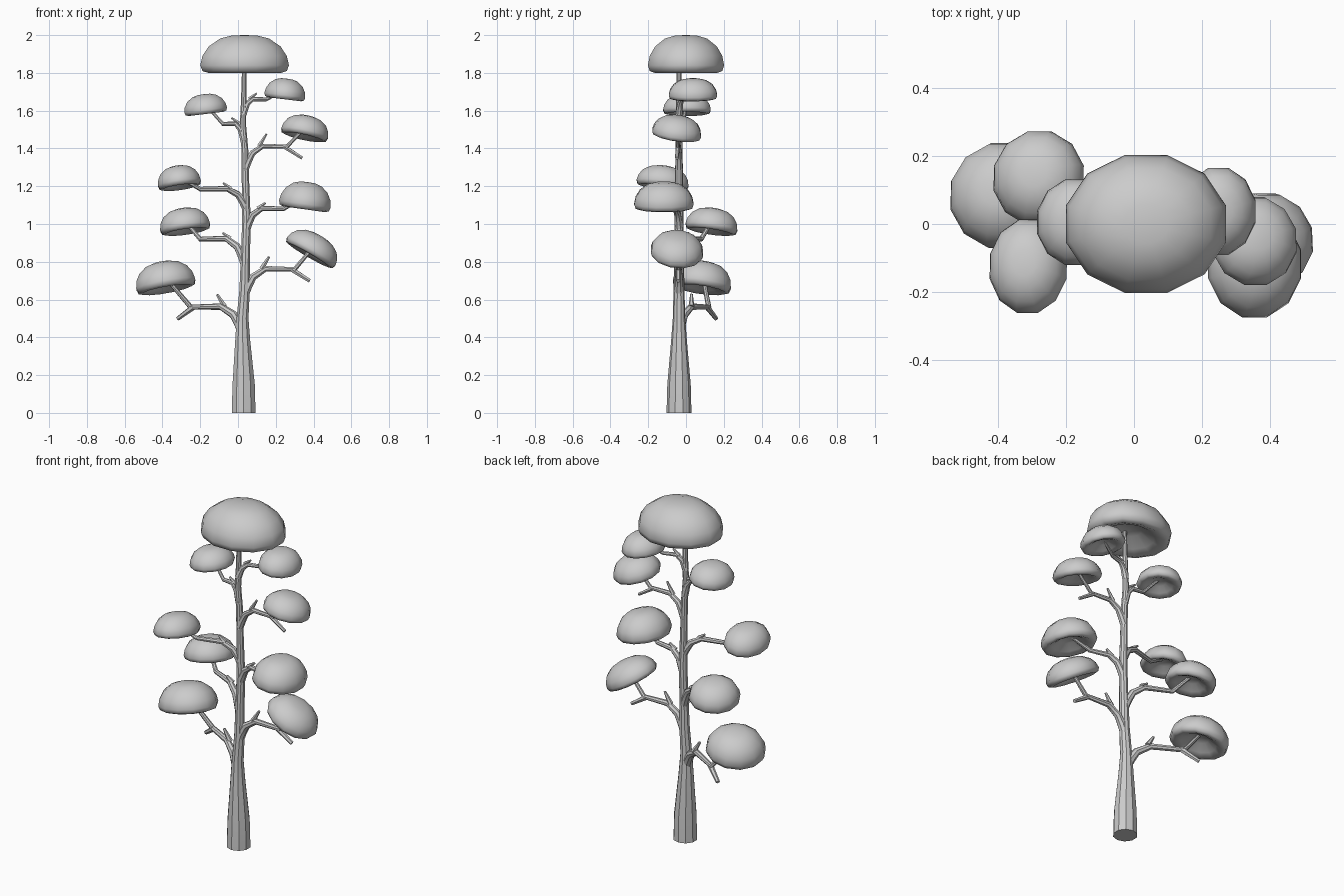
import bpy
import bmesh
import math
from mathutils import Matrix, Vector, Quaternion

cube = bpy.data.objects.get("Cube")
if cube:
    bpy.data.objects.remove(cube, do_unlink=True)

# One plain grey for the whole tree
GREY = (0.6, 0.6, 0.6, 1)
grey = bpy.data.materials.new("plain grey")
grey.use_nodes = True
grey.diffuse_color = GREY
shader = grey.node_tree.nodes["Principled BSDF"]
shader.inputs["Base Color"].default_value = GREY
shader.inputs["Roughness"].default_value = 0.8


def finish(name, bm, angle):
    """Turn a bmesh into a named, shaded object."""
    bmesh.ops.recalc_face_normals(bm, faces=bm.faces)
    mesh = bpy.data.meshes.new(name)
    bm.to_mesh(mesh)
    bm.free()
    mesh.materials.append(grey)
    obj = bpy.data.objects.new(name, mesh)
    bpy.context.collection.objects.link(obj)
    bpy.ops.object.select_all(action="DESELECT")
    obj.select_set(True)
    bpy.context.view_layer.objects.active = obj
    bpy.ops.object.shade_smooth_by_angle(angle=math.radians(angle))
    return obj


def bridge(bm, lower, upper):
    count = len(lower)
    for i in range(count):
        j = (i + 1) % count
        bm.faces.new((lower[i], lower[j], upper[j], upper[i]))


def add_tube(bm, points, radii, sides):
    """Tapered tube along a path, with rings carried along without twist."""
    points = [Vector(p) for p in points]
    steps = [(b - a).normalized() for a, b in zip(points, points[1:])]
    tangents = [steps[0]]
    tangents += [(a + b).normalized() for a, b in zip(steps, steps[1:])]
    tangents.append(steps[-1])
    turn, facing = Quaternion(), Vector((0, 0, 1))
    rings = []
    for point, tangent, radius in zip(points, tangents, radii):
        turn = facing.rotation_difference(tangent) @ turn
        facing = tangent
        ring = []
        for i in range(sides):
            a = math.tau * (i + 0.5) / sides
            offset = Vector((math.cos(a), math.sin(a), 0)) * radius
            ring.append(bm.verts.new(point + turn @ offset))
        rings.append(ring)
    for lower, upper in zip(rings, rings[1:]):
        bridge(bm, lower, upper)
    bm.faces.new(rings[0])
    bm.faces.new(rings[-1])


# Leaf pad profile: hollow underside, tight rim, rounded dome (radius, height)
PAD_PROFILE = [(0.3, 0.3), (0.6, 0.1), (0.82, 0), (0.95, 0.05), (1, 0.2),
               (0.95, 0.45), (0.81, 0.7), (0.55, 0.91), (0.28, 0.99)]
SEGMENTS = 12


def leaf_pad(name, centre, size, tilt=0, lean=0):
    """Lathed twelve-sided cushion; size is half width, half depth, height."""
    bm = bmesh.new()
    reach = 1 / math.cos(math.pi / SEGMENTS)
    rings = []
    for radius, height in PAD_PROFILE:
        ring = []
        for i in range(SEGMENTS):
            a = math.tau * (i + 0.5) / SEGMENTS
            ring.append(bm.verts.new((radius * reach * math.cos(a),
                                      radius * reach * math.sin(a),
                                      height - 0.5)))
        rings.append(ring)
    for lower, upper in zip(rings, rings[1:]):
        bridge(bm, lower, upper)
    for ring, height in ((rings[0], -0.15), (rings[-1], 0.5)):
        pole = bm.verts.new((0, 0, height))
        for i in range(SEGMENTS):
            bm.faces.new((ring[i], ring[(i + 1) % SEGMENTS], pole))
    place = (Matrix.Translation(centre)
             @ Matrix.Rotation(math.radians(tilt), 4, "Y")
             @ Matrix.Rotation(math.radians(lean), 4, "X")
             @ Matrix.Diagonal((*size, 1)))
    bm.transform(place)
    return finish(name, bm, 70)


# Trunk: x, z and radius along its height
TRUNK = [(0.03, 0, 0.066), (0.03, 0.15, 0.062), (0.025, 0.38, 0.042),
         (0.024, 0.5, 0.033), (0.035, 0.65, 0.029), (0.04, 0.85, 0.025),
         (0.045, 1.02, 0.024), (0.04, 1.2, 0.021), (0.036, 1.4, 0.019),
         (0.026, 1.52, 0.018), (0.03, 1.65, 0.015), (0.035, 1.9, 0.012)]
TRUNK_Y = -0.037
bm = bmesh.new()
add_tube(bm, [(x, TRUNK_Y, z) for x, z, r in TRUNK], [r for x, z, r in TRUNK], 10)
finish("trunk", bm, 30)


def trunk_point(z):
    for (xa, za, ra), (xb, zb, rb) in zip(TRUNK, TRUNK[1:]):
        if z <= zb:
            return Vector((xa + (xb - xa) * (z - za) / (zb - za), TRUNK_Y, z))


def limb(name, start_z, fork, pad, forked):
    """Limb that curves out of the trunk, bends at the fork and ends in a pad."""
    start, fork, pad = trunk_point(start_z), Vector(fork), Vector(pad)
    side = math.copysign(1, fork.x)
    path = [start]
    for along, rise in ((0.08, 0.38), (0.18, 0.72), (0.42, 1.02)):
        p = start.lerp(fork, along)
        p.z = start.z + (fork.z - start.z) * rise
        path.append(p)
    path += [fork, pad]
    thick = 1.15 - 0.25 * start_z
    bm = bmesh.new()
    add_tube(bm, path, [thick * r for r in (0.025, 0.024, 0.021, 0.017, 0.014, 0.01)], 8)
    # Short knob on top of the limb, and a bare spur past the fork
    knob = path[3]
    tall = 0.065 if forked else 0.03
    add_tube(bm, [knob - Vector((side * 0.02, 0, 0)), knob + Vector((side * 0.02, 0, tall))],
             [thick * 0.015, thick * 0.007], 6)
    if forked:
        outward = (fork - knob).normalized() * 0.08
        add_tube(bm, [fork - outward * 0.2, fork + outward + Vector((0, 0, -0.06))],
                 [thick * 0.015, thick * 0.011], 6)
    finish(name, bm, 40)


# Start height, fork, pad centre, pad size, tilt, lean, forked
LIMBS = {
    "lowest_right": (0.42, (-0.25, 0.12, 0.56), (-0.39, 0.09, 0.725), (0.158, 0.155, 0.15), -10, -8, True),
    "lowest_left": (0.62, (0.3, -0.04, 0.76), (0.405, -0.045, 0.885), (0.148, 0.138, 0.12), 30, -5, True),
    "lower_right": (0.78, (-0.2, 0.08, 0.92), (-0.285, 0.14, 1.02), (0.133, 0.138, 0.125), -8, -8, False),
    "middle_left": (0.97, (0.24, -0.08, 1.08), (0.36, -0.117, 1.15), (0.138, 0.157, 0.145), 8, 0, False),
    "middle_right": (1.08, (-0.2, -0.1, 1.185), (-0.315, -0.12, 1.25), (0.114, 0.138, 0.115), -8, -7, False),
    "upper_left": (1.29, (0.26, -0.045, 1.41), (0.36, -0.045, 1.515), (0.126, 0.13, 0.115), 12, -8, True),
    "upper_right": (1.43, (-0.08, -0.02, 1.53), (-0.175, 0.005, 1.635), (0.114, 0.126, 0.105), -7, 0, False),
    "highest_left": (1.58, (0.15, 0, 1.66), (0.252, 0.037, 1.715), (0.109, 0.128, 0.11), 7, 0, False),
}
for name, (start_z, fork, pad, size, tilt, lean, forked) in LIMBS.items():
    limb(name + "_limb", start_z, fork, pad, forked)
    leaf_pad(name + "_leaf_pad", pad, size, tilt, lean)

# Wide crown on top
leaf_pad("crown", (0.035, 0, 1.9), (0.235, 0.202, 0.2))
